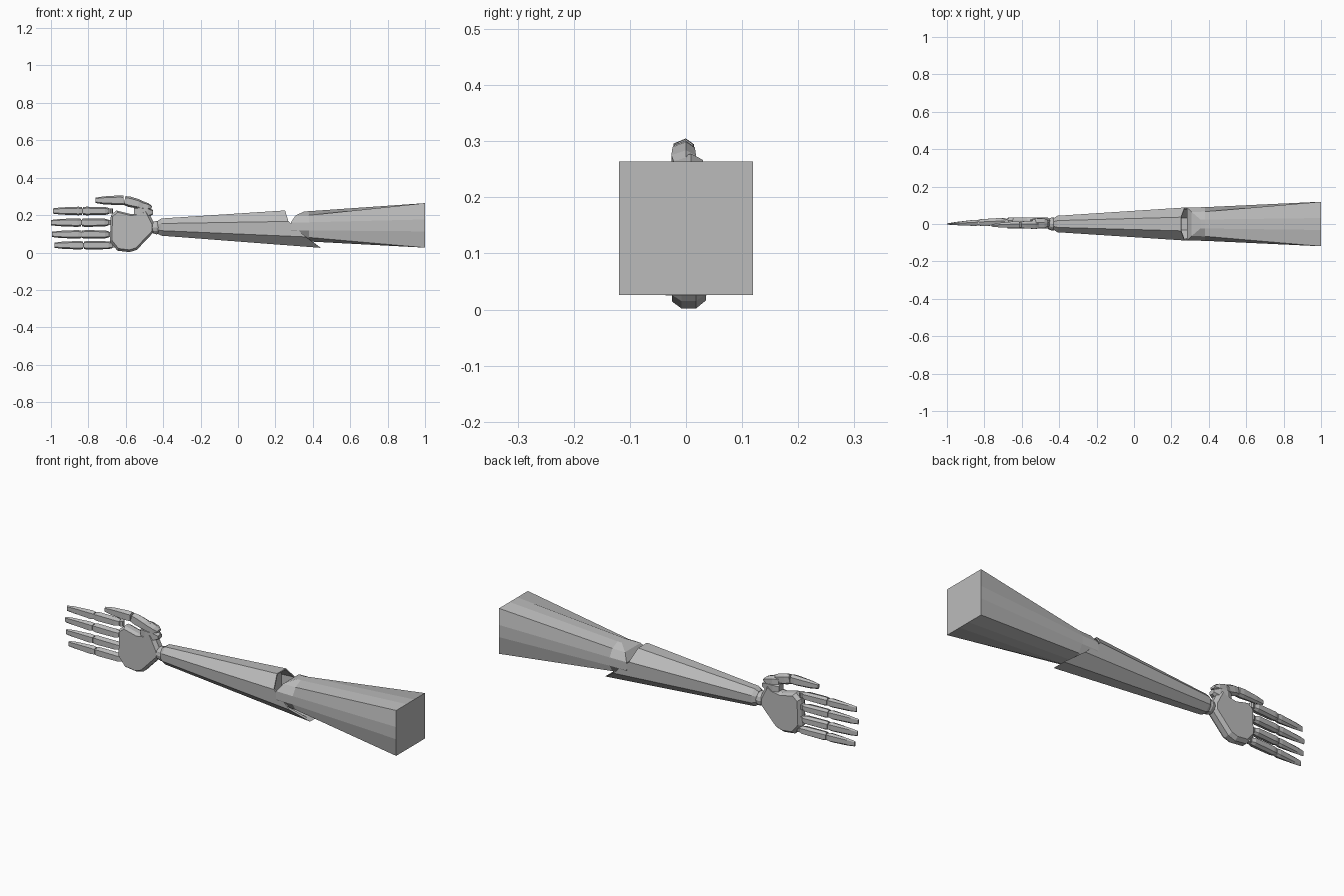
import bpy, bmesh, math
from mathutils import Vector, Matrix

if "Cube" in bpy.data.objects:
    bpy.data.objects.remove(bpy.data.objects["Cube"])

grey = bpy.data.materials.new("plain grey")
grey.diffuse_color = (0.5, 0.5, 0.5, 1)
grey.use_nodes = True
grey.node_tree.nodes["Principled BSDF"].inputs["Base Color"].default_value = grey.diffuse_color


def finish(name, bm):
    bmesh.ops.recalc_face_normals(bm, faces=bm.faces)
    me = bpy.data.meshes.new(name)
    bm.to_mesh(me)
    bm.free()
    me.materials.append(grey)
    ob = bpy.data.objects.new(name, me)
    bpy.context.collection.objects.link(ob)
    return ob


def loft(name, rings, strip_end=False):
    """Skin a list of equal rings; the last cap may be strips running along y."""
    bm = bmesh.new()
    vs = [[bm.verts.new(p) for p in r] for r in rings]
    n = len(vs[0])
    for a, b in zip(vs, vs[1:]):
        for i in range(n):
            j = (i + 1) % n
            bm.faces.new((a[i], a[j], b[j], b[i]))
    bm.faces.new(vs[0])
    if strip_end:
        e = vs[-1]
        for k in range(n // 2 - 1):
            i = n // 4 - 1 - k
            m = n // 2 - 1 - i
            bm.faces.new((e[i % n], e[(i - 1) % n], e[(m + 1) % n], e[m % n]))
    else:
        bm.faces.new(vs[-1])
    return finish(name, bm)


def ring(n, x, zc, ry, rz, square=False, xrule=None):
    """n-gon with flats up, or a square; x may depend on height."""
    pts = []
    for i in range(n):
        t = 2 * math.pi * (i + 0.5) / n
        c, s = math.cos(t), math.sin(t)
        k = 1 / max(abs(c), abs(s)) if square else 1 / math.cos(math.pi / n)
        y, z = ry * c * k, zc + rz * s * k
        pts.append(Vector((xrule(z) if xrule else x, y, z)))
    return pts


# upper arm: square shoulder end blending to a rounded elbow end
def elbow_round(z):
    return 0.37 - 0.09 * math.sqrt(max(0, 1 - ((z - 0.14) / 0.081) ** 2))


loft("upper_arm", [ring(12, 1.0, 0.145, 0.119, 0.119, True),
                   ring(12, 0.38, 0.14, 0.09, 0.081),
                   ring(12, 0, 0.14, 0.088, 0.08, xrule=elbow_round)], True)


# forearm: tapered octagon with slanted hollow socket and a tongue below
def socket(z):
    pts = [(0.02, 0.45), (0.085, 0.36), (0.165, 0.27), (0.23, 0.25)]
    for (z0, x0), (z1, x1) in zip(pts, pts[1:]):
        if z <= z1:
            return x0 + (x1 - x0) * (z - z0) / (z1 - z0)
    return 0.25


rim = ring(8, 0, 0.125, 0.088, 0.1, xrule=socket)
inner = ring(8, 0, 0.13, 0.08, 0.09, xrule=socket)
deep = ring(8, 0.2, 0.13, 0.076, 0.085)
loft("forearm", [ring(8, -0.43, 0.135, 0.03, 0.034), ring(8, -0.41, 0.136, 0.044, 0.046),
                 rim, inner, deep], True)

# wrist ball
bm = bmesh.new()
bmesh.ops.create_uvsphere(bm, u_segments=10, v_segments=6, radius=0.036,
                          matrix=Matrix.Translation((-0.435, 0, 0.133)))
finish("wrist", bm)

# palm: outline with chamfered front and back
outline = [(-0.68, 0.20), (-0.65, 0.225), (-0.57, 0.205), (-0.51, 0.215), (-0.485, 0.23),
           (-0.445, 0.15), (-0.445, 0.115), (-0.54, 0.015), (-0.58, 0.002), (-0.645, 0.01),
           (-0.685, 0.06)]


def slab(y, s):
    cx, cz = -0.585, 0.125
    return [Vector((cx + (x - cx) * s, y, cz + (z - cz) * s)) for x, z in outline]


loft("palm", [slab(-0.025, 0.9), slab(-0.008, 1), slab(0.018, 1), slab(0.036, 0.88)])


# finger bones: six-sided tapered sections given as (x, y centre, half y, half z)
def bone(name, z, sections, matrix=None):
    rings = []
    for x, yc, hy, hz in sections:
        r = [(x, yc + a * hy, z + b * hz) for a, b in
             ((-1, -.65), (-1, .65), (0.2, 1), (1, .6), (1, -.6), (0.2, -1))]
        rings.append([Vector(p) for p in r])
    ob = loft(name, rings)
    if matrix:
        ob.data.transform(matrix)
    return ob


def hinge(name, x, y, z, r, h):
    bm = bmesh.new()
    bmesh.ops.create_cone(bm, cap_ends=True, segments=8, radius1=r, radius2=r, depth=h,
                          matrix=Matrix.Translation((x, y, z)))
    finish(name, bm)


fingers = [("index", 0.222, -0.99, -0.832, -0.69), ("middle", 0.16, -1.0, -0.838, -0.693),
           ("ring", 0.097, -0.995, -0.836, -0.69), ("little", 0.039, -0.98, -0.826, -0.672)]
for n, z, tip, mid, base in fingers:
    bone(n + "_finger_base", z, [(base, 0.012, 0.013, 0.016), (base - 0.02, 0.012, 0.02, 0.021),
                                 (mid + 0.02, 0.008, 0.018, 0.023), (mid + 0.003, 0.007, 0.015, 0.02)])
    bone(n + "_finger_tip", z, [(mid - 0.002, 0.007, 0.014, 0.02), (mid - 0.02, 0.006, 0.016, 0.023),
                                (tip + 0.04, 0.002, 0.008, 0.019), (tip, 0.0, 0.003, 0.014)])
    hinge(n + "_knuckle", base + 0.008, 0.012, z, 0.013, 0.026)
    hinge(n + "_joint", mid, 0.007, z, 0.011, 0.026)

# thumb: tip, middle and slanted base
bone("thumb_tip", 0.279, [(-0.612, -0.004, 0.017, 0.025), (-0.64, -0.004, 0.018, 0.026),
                          (-0.72, -0.006, 0.012, 0.021), (-0.763, -0.008, 0.006, 0.014)])
turn = Matrix.Translation((-0.61, 0, 0.279)) @ Matrix.Rotation(math.radians(14), 4, 'Y')
bone("thumb_middle", 0, [(0.003, -0.004, 0.016, 0.024), (0.03, -0.004, 0.02, 0.028),
                         (0.08, -0.004, 0.022, 0.025), (0.105, -0.004, 0.018, 0.016)], turn)
turn = Matrix.Translation((-0.55, 0, 0.255)) @ Matrix.Rotation(math.radians(8), 4, 'Y')
bone("thumb_base", 0, [(0.0, 0.004, 0.016, 0.018), (0.03, 0.004, 0.026, 0.027),
                       (0.07, 0.004, 0.026, 0.018), (0.09, 0.004, 0.016, 0.006)], turn)
bone("thumb_mount", 0.215, [(-0.555, 0.004, 0.02, 0.03), (-0.525, 0.004, 0.03, 0.035),
                            (-0.485, 0.004, 0.026, 0.03), (-0.455, 0.004, 0.016, 0.012)])
